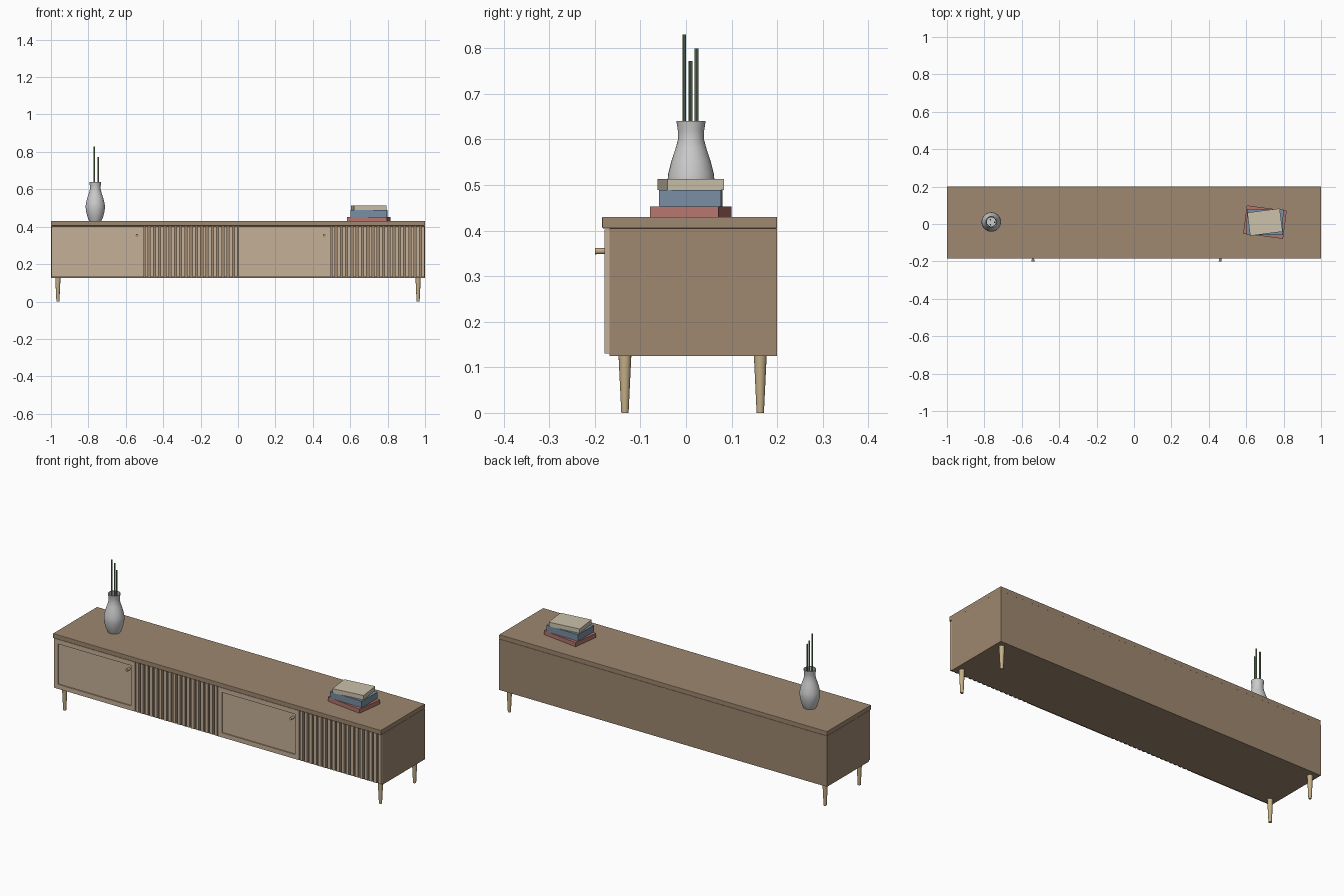
import bpy, bmesh, math
from mathutils import Matrix, Vector

if "Cube" in bpy.data.objects:
    bpy.data.objects.remove(bpy.data.objects["Cube"])


def material(name, srgb):
    m = bpy.data.materials.new(name)
    m.diffuse_color = tuple(((c + 0.055) / 1.055) ** 2.4 for c in srgb) + (1,)
    m.use_nodes = True
    m.node_tree.nodes["Principled BSDF"].inputs["Base Color"].default_value = m.diffuse_color
    return m


WALNUT = material("walnut", (0.62, 0.53, 0.44))
OAK = material("oak", (0.77, 0.69, 0.59))
LEG = material("leg_wood", (0.77, 0.69, 0.53))
RED = material("red_cover", (0.71, 0.46, 0.43))
BLUE = material("blue_cover", (0.47, 0.56, 0.64))
CREAM = material("cream_cover", (0.80, 0.76, 0.67))
GREEN = material("stem_green", (0.42, 0.51, 0.36))
CERAMIC = material("ceramic", (0.86, 0.86, 0.85))


def finish(name, bm, mat, loc=(0, 0, 0), rot=0, smooth=False):
    bmesh.ops.recalc_face_normals(bm, faces=bm.faces)
    me = bpy.data.meshes.new(name)
    bm.to_mesh(me)
    bm.free()
    ob = bpy.data.objects.new(name, me)
    bpy.context.collection.objects.link(ob)
    ob.location = loc
    ob.rotation_euler.z = math.radians(rot)
    me.materials.append(mat)
    if smooth:
        bpy.ops.object.select_all(action='DESELECT')
        ob.select_set(True)
        bpy.context.view_layer.objects.active = ob
        bpy.ops.object.shade_smooth_by_angle(angle=math.radians(35))
    return ob


def add_box(bm, lo, hi):
    lo, hi = Vector(lo), Vector(hi)
    mat = Matrix.Translation((lo + hi) / 2) @ Matrix.Diagonal((*(hi - lo), 1))
    bmesh.ops.create_cube(bm, size=1, matrix=mat)


def box(name, lo, hi, mat, bevel=0, **kw):
    bm = bmesh.new()
    add_box(bm, lo, hi)
    ob = finish(name, bm, mat, **kw)
    if bevel:
        mod = ob.modifiers.new("bevel", 'BEVEL')
        mod.width, mod.segments = bevel, 2
    return ob


def cone(name, r1, r2, p1, p2, mat, sides=16):
    p1, p2 = Vector(p1), Vector(p2)
    d = p2 - p1
    m = Matrix.Translation((p1 + p2) / 2) @ d.to_track_quat('Z', 'Y').to_matrix().to_4x4()
    bm = bmesh.new()
    bmesh.ops.create_cone(bm, cap_ends=True, segments=sides, radius1=r1,
                          radius2=r2, depth=d.length, matrix=m)
    return finish(name, bm, mat, smooth=True)


# Cabinet body and overhanging top
box("cabinet_body", (-1, -0.168, 0.125), (1, 0.2, 0.405), WALNUT)
box("cabinet_top", (-1, -0.184, 0.405), (1, 0.2, 0.43), WALNUT, bevel=0.002)

FRONT, BACK, Z0, Z1 = -0.179, -0.168, 0.13, 0.402


# Framed doors with recessed panel and a knob
def door(name, x0):
    bm = bmesh.new()
    add_box(bm, (x0 + 0.002, FRONT, Z0), (x0 + 0.498, BACK, Z1))
    bm.normal_update()
    face = min(bm.faces, key=lambda f: f.calc_center_median().y)
    bmesh.ops.inset_individual(bm, faces=[face], thickness=0.035)
    ext = bmesh.ops.extrude_discrete_faces(bm, faces=[face])["faces"]
    bmesh.ops.translate(bm, vec=(0, 0.006, 0), verts=ext[0].verts[:])
    bmesh.ops.remove_doubles(bm, verts=bm.verts, dist=1e-5)
    finish(name, bm, OAK)
    cone(name + "_knob", 0.006, 0.007, (x0 + 0.46, FRONT + 0.008, 0.355),
         (x0 + 0.46, -0.2, 0.355), LEG)


# Slatted panels
def slats(name, x0, count=18):
    bm = bmesh.new()
    width = 0.017
    pitch = (0.496 - width) / (count - 1)
    for i in range(count):
        x = x0 + 0.002 + i * pitch
        add_box(bm, (x, FRONT, Z0), (x + width, BACK, Z1))
    finish(name, bm, OAK)


door("left_door", -1.0)
slats("left_slats", -0.5)
door("right_door", 0.0)
slats("right_slats", 0.5)

# Tapered legs
for sx, side in ((-1, "left"), (1, "right")):
    for y, end in ((-0.134, "front"), (0.163, "back")):
        cone(f"{end}_{side}_leg", 0.008, 0.014, (sx * 0.963, y, 0),
             (sx * 0.963, y, 0.125), LEG)

# Vase: lathed profile with open mouth
VX, VY = -0.763, 0.011
profile = [(0, 0.43), (0.032, 0.43), (0.041, 0.45), (0.049, 0.48), (0.052, 0.505),
           (0.05, 0.525), (0.043, 0.553), (0.034, 0.58), (0.028, 0.602),
           (0.029, 0.62), (0.032, 0.64), (0.027, 0.64), (0.024, 0.602),
           (0.038, 0.553), (0.045, 0.505), (0.028, 0.445), (0, 0.445)]
bm = bmesh.new()
vs = [bm.verts.new((r, 0, z)) for r, z in profile]
es = [bm.edges.new(p) for p in zip(vs, vs[1:])]
bmesh.ops.spin(bm, geom=vs + es, cent=(0, 0, 0), axis=(0, 0, 1),
               angle=math.tau, steps=32, use_merge=False)
bmesh.ops.remove_doubles(bm, verts=bm.verts, dist=1e-5)
finish("vase", bm, CERAMIC, loc=(VX, VY, 0), smooth=True)

# Stems in the vase
for i, (x, y, top) in enumerate(((-0.768, -0.004, 0.83), (-0.746, 0.01, 0.772),
                                 (-0.768, 0.023, 0.80))):
    cone(f"stem_{i + 1}", 0.004, 0.004, (x, y, 0.445), (x, y, top), GREEN, 8)

# Stacked books, each turned a little
for name, w, d, z0, z1, rot, mat in (
        ("bottom_book", 0.215, 0.152, 0.43, 0.453, -7.5, RED),
        ("middle_book", 0.195, 0.136, 0.453, 0.489, -1.0, BLUE),
        ("top_book", 0.175, 0.125, 0.489, 0.513, 7.2, CREAM)):
    box(name, (-w / 2, -d / 2, z0), (w / 2, d / 2, z1), mat,
        loc=(0.70, 0.01, 0), rot=rot)
